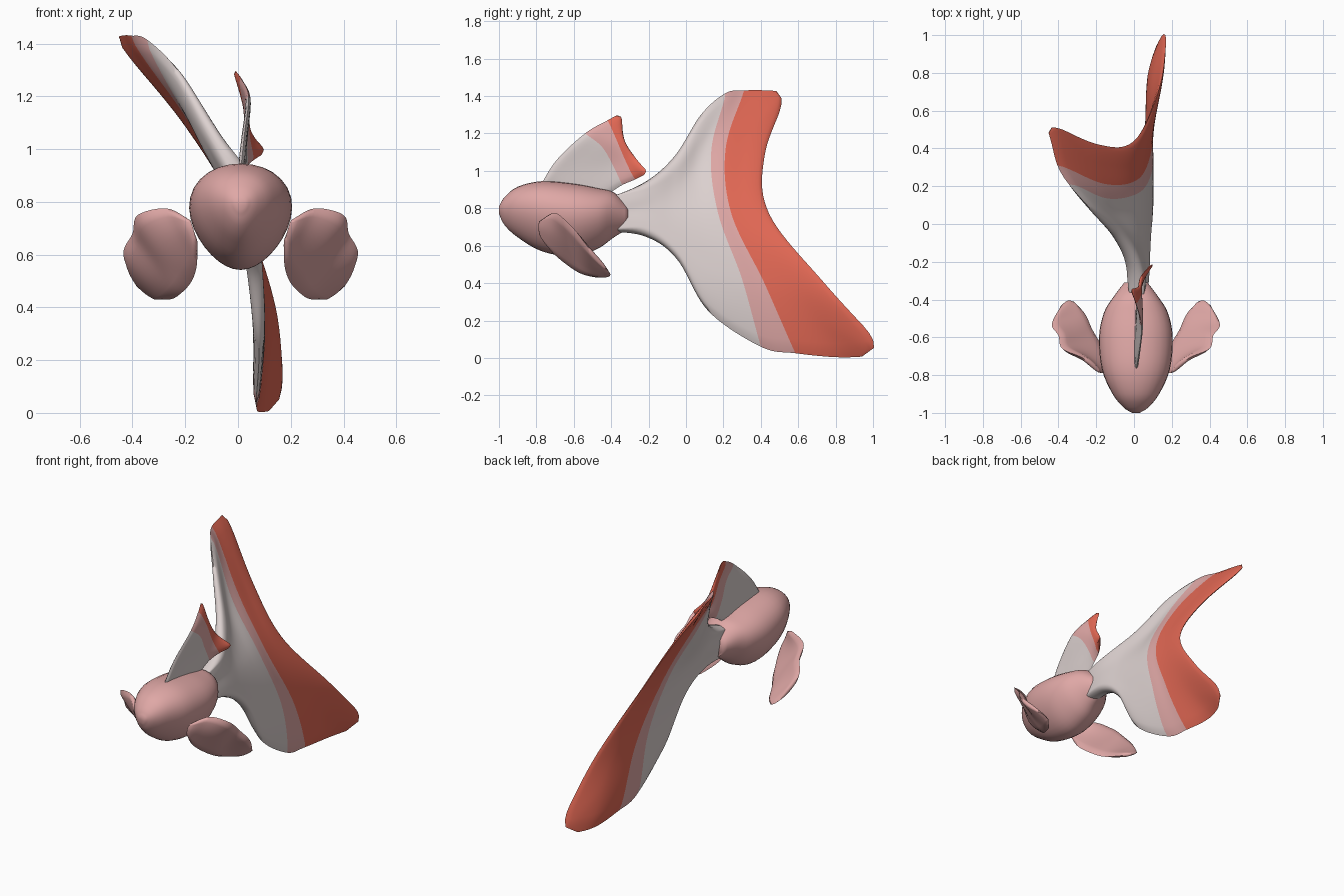
import bpy
import bmesh
from math import sin, cos, pi, sqrt
from mathutils import Vector

# Remove the default cube
cube = bpy.data.objects.get("Cube")
if cube:
    bpy.data.objects.remove(cube, do_unlink=True)


def make_material(name, colour):
    material = bpy.data.materials.new(name)
    material.use_nodes = True
    material.diffuse_color = (*colour, 1)
    shader = material.node_tree.nodes["Principled BSDF"]
    shader.inputs["Base Color"].default_value = (*colour, 1)
    shader.inputs["Roughness"].default_value = .7
    return material


pale = make_material("pale fin", (.72, .64, .63))
pink = make_material("soft pink", (.74, .39, .38))
red = make_material("coral red", (.77, .14, .09))

CENTRE_X = .01


def smooth_path(points, steps):
    """Interpolate a curve through all points, with even steps per span."""
    pts = [Vector(p) for p in points]
    ends = [pts[0] * 2 - pts[1]] + pts + [pts[-1] * 2 - pts[-2]]
    path = []
    for a, b, c, d in zip(ends, ends[1:], ends[2:], ends[3:]):
        for k in range(steps):
            t = k / steps
            path.append(b + (c - a) * (t / 2)
                        + (a * 2 - b * 5 + c * 4 - d) * (t * t / 2)
                        + (b * 3 - a - c * 3 + d) * (t ** 3 / 2))
    path.append(pts[-1])
    return path


def dome(distance, reach):
    """Quarter-circle rise from 0 at an edge to 1 at the given reach."""
    return sqrt(1 - (1 - min(1, distance / reach)) ** 2)


def round_corners(grid, steps, amount):
    """Shorten the last span of the outer rows so the trailing corners are round."""
    last = len(grid) - 1
    for i, row in enumerate(grid):
        keep = 1 - amount * (1 - dome(min(i, last - i) / last, .1))
        span = row[-steps - 1:]
        for k in range(1, steps + 1):
            whole = min(int(k * keep), steps - 1)
            row[k - steps - 1] = span[whole].lerp(span[whole + 1], k * keep - whole)


def finish(name, bm, materials, angle):
    bmesh.ops.recalc_face_normals(bm, faces=bm.faces)
    mesh = bpy.data.meshes.new(name)
    bm.to_mesh(mesh)
    bm.free()
    for material in materials:
        mesh.materials.append(material)
    obj = bpy.data.objects.new(name, mesh)
    bpy.context.collection.objects.link(obj)
    bpy.ops.object.select_all(action='DESELECT')
    obj.select_set(True)
    bpy.context.view_layer.objects.active = obj
    bpy.ops.object.shade_smooth_by_angle(angle=angle)


def make_fin(name, columns, materials, bands, thickness, root, steps, corner=0, mirror=False):
    """Loft a curved sheet through the columns, then swell it into a thin lens.
    bands gives the material slot of every span between two columns."""
    rows = zip(*[smooth_path(column, steps) for column in columns])
    grid = [smooth_path(row, steps) for row in rows]
    round_corners(grid, steps, corner)
    if mirror:
        grid = [[Vector((2 * CENTRE_X - p.x, p.y, p.z)) for p in row] for row in grid]
    last_row, last_col = len(grid) - 1, len(grid[0]) - 1
    bm = bmesh.new()
    front, back = {}, {}
    for i, row in enumerate(grid):
        for j, p in enumerate(row):
            if i in (0, last_row) or j in (0, last_col):
                front[i, j] = back[i, j] = bm.verts.new(p)
                continue
            along = row[j + 1] - row[j - 1]
            across = grid[i + 1][j] - grid[i - 1][j]
            normal = along.cross(across).normalized()
            edge = min(i / last_row, 1 - i / last_row, j / last_col, 1 - j / last_col)
            half = thickness + (root - thickness) * (1 - j / last_col) ** 3
            offset = normal * half * dome(edge, .15)
            front[i, j] = bm.verts.new(p + offset)
            back[i, j] = bm.verts.new(p - offset)
    for side in (front, back):
        for i in range(last_row):
            for j in range(last_col):
                face = bm.faces.new((side[i, j], side[i + 1, j],
                                     side[i + 1, j + 1], side[i, j + 1]))
                face.material_index = bands[j // steps]
    finish(name, bm, materials, pi / 2)


# Body: egg-shaped rings lofted along y; stations are (y, top, bottom, half width)
stations = [
    (-1, .81, .77, .02), (-.97, .86, .71, .065), (-.9, .915, .645, .12),
    (-.77, .945, .57, .175), (-.6, .932, .542, .19), (-.47, .908, .585, .165),
    (-.385, .885, .645, .115), (-.31, .815, .69, .06)]
SIDES = 32
bm = bmesh.new()
rings = []
for y, top, bottom, width in smooth_path(stations, 4):
    ring = []
    for k in range(SIDES):
        a = 2 * pi * k / SIDES
        ring.append(bm.verts.new((
            CENTRE_X + width * cos(a) * (1 + .24 * sin(a)), y,
            (top + bottom) / 2 + (top - bottom) / 2 * sin(a))))
    rings.append(ring)
for near, far in zip(rings, rings[1:]):
    for k in range(SIDES):
        n = (k + 1) % SIDES
        bm.faces.new((near[k], near[n], far[n], far[k]))
bm.faces.new(rings[0])
bm.faces.new(rings[-1])
finish("body", bm, [pink], pi / 3)

# Tail fin: columns run top to bottom, from the root to the trailing edge
tail = [
    [(.02, -.45, .84), (.02, -.45, .81), (.02, -.45, .77), (.02, -.45, .73), (.02, -.45, .68)],
    [(-.01, -.22, .94), (.01, -.22, .86), (.02, -.22, .79), (.035, -.22, .72), (.045, -.22, .65)],
    [(-.1, -.06, 1.08), (-.04, -.07, .92), (.02, -.07, .77), (.05, -.07, .64), (.065, -.05, .53)],
    [(-.23, .08, 1.3), (-.12, .05, 1.03), (.02, .06, .76), (.07, .09, .5), (.08, .12, .25)],
    [(-.345, .21, 1.415), (-.16, .135, 1.1), (.015, .17, .77), (.08, .3, .42), (.07, .4, .06)],
    [(-.405, .31, 1.43), (-.17, .21, 1.11), (.01, .24, .77), (.08, .42, .4), (.07, .585, .025)],
    [(-.44, .44, 1.43), (-.185, .32, 1.1), (.005, .34, .77), (.1, .58, .39), (.085, .84, .003)],
    [(-.47, .545, 1.42), (-.185, .42, 1.08), (.005, .445, .77), (.14, .74, .4), (.18, 1.09, .02)]]
make_fin("tail_fin", tail, [pale, pink, red], [0, 0, 0, 0, 1, 2, 2], .017, .06, 10, corner=.6)

# Dorsal fin: columns run from the raised edge down to the back
dorsal = [
    [(.01, -.78, .92), (.01, -.7, .9), (.01, -.6, .87), (.02, -.45, .85)],
    [(.025, -.69, 1.06), (.02, -.62, 1), (.02, -.53, .95), (.02, -.41, .88)],
    [(.04, -.54, 1.2), (.035, -.45, 1.13), (.025, -.39, 1.03), (.03, -.34, .925)],
    [(.01, -.42, 1.27), (.03, -.37, 1.16), (.035, -.32, 1.05), (.055, -.27, .955)],
    [(-.02, -.345, 1.31), (.025, -.33, 1.17), (.045, -.27, 1.07), (.11, -.2, .99)]]
make_fin("dorsal_fin", dorsal, [pale, pink, red], [0, 0, 1, 2], .01, .012, 8, corner=.35)

# Side fins: columns run from the outer edge to the inner edge
side_fin = [
    [(.2, -.785, .73), (.19, -.79, .7), (.18, -.785, .66)],
    [(.29, -.71, .775), (.24, -.73, .68), (.175, -.72, .57)],
    [(.4, -.66, .75), (.31, -.65, .63), (.195, -.64, .5)],
    [(.42, -.59, .68), (.33, -.58, .57), (.24, -.56, .45)],
    [(.455, -.53, .6), (.37, -.5, .51), (.28, -.475, .43)],
    [(.405, -.43, .48), (.37, -.405, .45), (.34, -.41, .435)]]
for name, flipped in (("left_side_fin", False), ("right_side_fin", True)):
    make_fin(name, side_fin, [pink], [0] * 5, .014, .014, 6, mirror=flipped)
